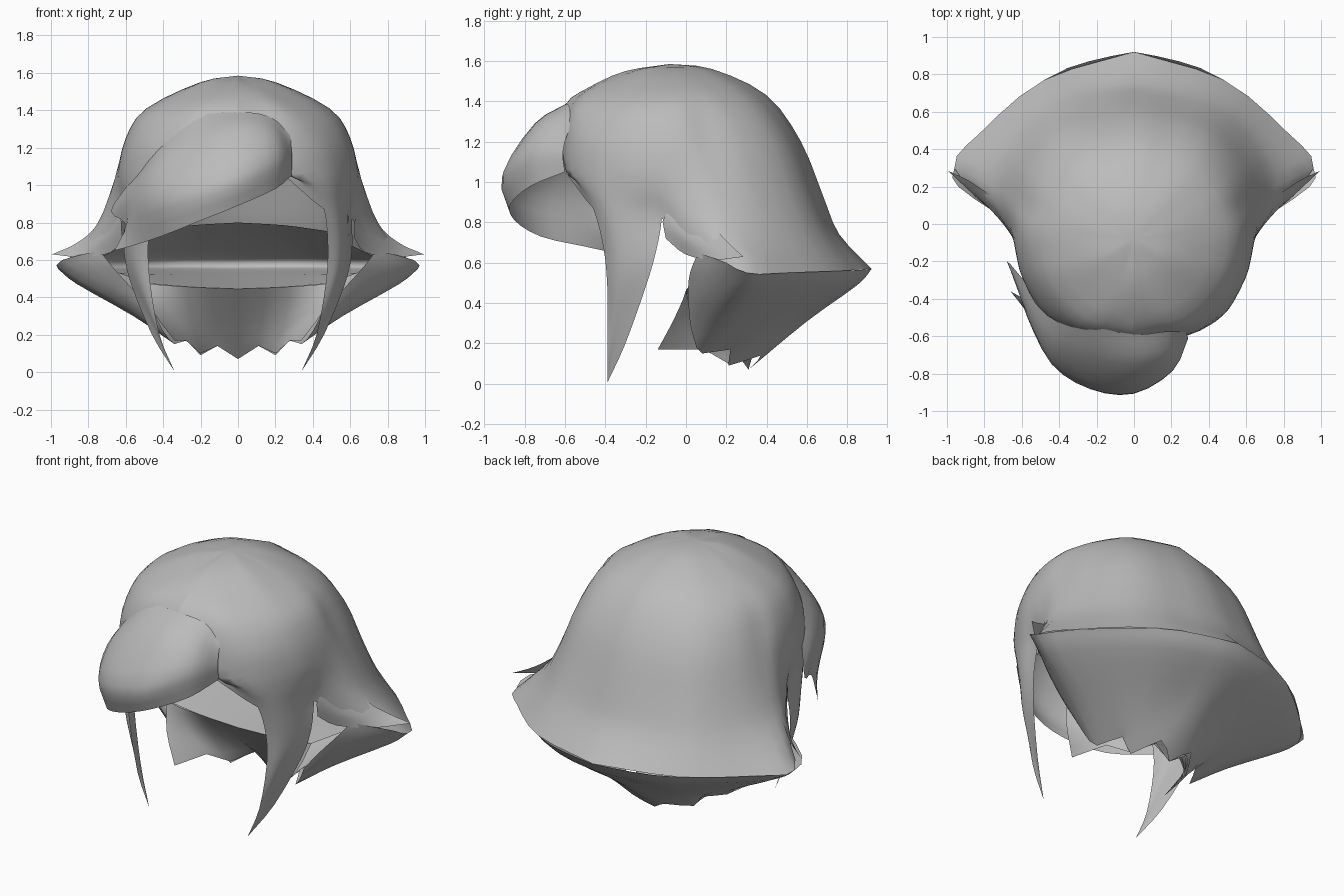
import bpy, bmesh, math
from mathutils import Vector

mat = bpy.data.materials.new("hair grey")
mat.diffuse_color = (0.5, 0.5, 0.5, 1)


def spline(pts, n):
    """Sample a Catmull-Rom curve with n steps per span."""
    p = [Vector(q) for q in pts]
    p = [2 * p[0] - p[1]] + p + [2 * p[-1] - p[-2]]
    out = []
    for i in range(1, len(p) - 2):
        a, b, c, d = p[i - 1:i + 3]
        for k in range(n):
            t = k / n
            out.append(0.5 * (2 * b + (c - a) * t + (2 * a - 5 * b + 4 * c - d) * t * t
                              + (3 * b - a - 3 * c + d) * t ** 3))
    return out + [p[-2]]


def sheet(name, strands, along=3, across=3, mirror=False, keep=lambda s, k: True):
    """Smooth open surface through a row of strands; keep() picks the spans to fill."""
    rows = [spline(s, along) for s in strands]
    cols = list(zip(*[spline(c, across) for c in zip(*rows)]))
    bm = bmesh.new()
    grid = [[bm.verts.new(v) for v in c] for c in cols]
    for j, (a, b) in enumerate(zip(grid, grid[1:])):
        for i in range(len(a) - 1):
            if keep(j // across, i // along):
                bm.faces.new((a[i], b[i], b[i + 1], a[i + 1]))
    bmesh.ops.delete(bm, geom=[v for v in bm.verts if not v.link_faces], context='VERTS')
    if mirror:
        geom = bm.verts[:] + bm.edges[:] + bm.faces[:]
        dup = bmesh.ops.duplicate(bm, geom=geom)["geom"]
        for v in dup:
            if isinstance(v, bmesh.types.BMVert):
                v.co.x *= -1
        bmesh.ops.reverse_faces(bm, faces=[f for f in dup if isinstance(f, bmesh.types.BMFace)])
    bmesh.ops.remove_doubles(bm, verts=bm.verts, dist=0.0005)
    bmesh.ops.dissolve_degenerate(bm, edges=bm.edges, dist=0.0005)
    me = bpy.data.meshes.new(name)
    bm.to_mesh(me)
    bm.free()
    ob = bpy.data.objects.new(name, me)
    bpy.context.collection.objects.link(ob)
    me.materials.append(mat)
    for f in me.polygons:
        f.use_smooth = True
    return ob


# Main cap: strands from the crown down, running from back to forehead
crown = (0, -.08, 1.585)
back = [
    [(0, .13, 1.56), (0, .40, 1.43), (0, .57, 1.20), (0, .68, .93), (0, .76, .74), (0, .92, .57)],
    [(.12, .10, 1.555), (.28, .32, 1.42), (.36, .48, 1.2), (.41, .58, .93), (.44, .66, .74), (.48, .77, .56)],
    [(.18, .03, 1.55), (.42, .18, 1.41), (.54, .28, 1.2), (.62, .36, .93), (.69, .42, .74), (.82, .49, .55)],
    [(.20, -.03, 1.55), (.47, .06, 1.41), (.59, .10, 1.2), (.68, .16, .95), (.77, .21, .76), (.96, .30, .55)],
    [(.20, -.08, 1.55), (.49, -.04, 1.41), (.60, -.02, 1.25), (.65, 0, 1.05), (.68, 0, .88), (.74, .06, .65)],
]
front = [
    [(.20, -.14, 1.55), (.49, -.15, 1.4), (.59, -.16, 1.25), (.63, -.15, 1.08), (.63, -.13, .95), (.61, -.12, .82)],
    [(.18, -.20, 1.55), (.45, -.28, 1.4), (.55, -.31, 1.24), (.59, -.30, 1.08), (.595, -.28, .96), (.585, -.27, .85)],
    [(.12, -.28, 1.54), (.35, -.42, 1.4), (.44, -.48, 1.24), (.47, -.49, 1.1), (.51, -.45, .99), (.54, -.39, .86)],
    [(.07, -.30, 1.54), (.20, -.52, 1.42), (.28, -.58, 1.26), (.29, -.595, 1.06), (.40, -.53, .99), (.46, -.46, .87)],
]
forehead = [(0, -.30, 1.55), (0, -.48, 1.47), (0, -.60, 1.38), (.08, -.61, 1.2), (.2, -.60, 1.1), (.26, -.59, 1.04)]

# Pointed locks continuing the front strands down beside the face
tip = (.34, -.39, .005)
locks = [
    [(.61, -.15, .65), (.575, -.20, .48), (.46, -.30, .2), tip],
    [(.58, -.28, .65), (.545, -.30, .48), (.43, -.35, .2), tip],
    [(.54, -.36, .66), (.515, -.36, .48), (.425, -.37, .2), tip],
    [(.48, -.41, .68), (.47, -.39, .48), (.42, -.39, .2), tip],
]


def beyond(a, b):
    """Guide points one step past strand a, away from strand b."""
    return [2 * Vector(p) - Vector(q) for p, q in zip(a, b)]


strands = [[crown] + s + [s[-1]] * 4 for s in back[:-1]]
strands.append([crown] + back[-1] + beyond(locks[0], locks[1]))
strands += [[crown] + f + l for f, l in zip(front, locks)]
strands.append([crown] + forehead + beyond(locks[3], locks[2]))
sheet("hair_cap_and_locks", strands, mirror=True, keep=lambda s, k: k < 6 or 5 <= s <= 7)

# Underside of the flared rim, tucking in to a jagged nape
sheet("under_flip", [
    [(0, .92, .57), (0, .85, .49), (0, .60, .31), (0, .31, .07)],
    [(.24, .87, .565), (.22, .80, .48), (.16, .55, .31), (.11, .37, .14)],
    [(.48, .77, .56), (.45, .70, .48), (.32, .47, .30), (.20, .21, .09)],
    [(.82, .49, .55), (.74, .43, .47), (.46, .32, .30), (.27, .22, .17)],
    [(.96, .30, .55), (.86, .27, .47), (.56, .16, .30), (.34, .08, .15)],
    [(.94, .20, .60), (.80, .15, .52), (.60, .06, .40), (.40, .04, .22)],
    [(.74, .06, .65), (.66, .02, .55), (.56, .01, .44), (.44, .02, .30)],
], across=2, mirror=True)

# Inner lining folded at the rim: sloping ceiling above, shallow floor below
sheet("inner_lining", [
    [(0, .15, .80), (0, .55, .69), (0, .84, .575), (0, .50, .515), (0, 0, .445)],
    [(.25, .14, .785), (.30, .50, .69), (.42, .74, .575), (.33, .40, .52), (.25, 0, .455)],
    [(.47, .12, .755), (.60, .28, .68), (.80, .41, .57), (.64, .20, .53), (.50, .01, .475)],
], mirror=True)

# Nape sheet sloping back from the floor edge, with forward corners
sheet("nape_sheet", [
    [(0, 0, .445), (0, .17, .26), (0, .31, .07)],
    [(.15, 0, .45), (.13, .17, .28), (.11, .33, .14)],
    [(.28, 0, .457), (.25, .11, .28), (.20, .21, .10)],
    [(.40, 0, .465), (.37, .03, .32), (.28, .09, .17)],
    [(.50, .01, .475), (.45, -.06, .32), (.34, -.14, .17)],
], across=1, mirror=True)

# Outward spikes above the rim
spike = (.995, .285, .63)
sheet("side_spikes", [
    [(.68, .12, .90), (.775, .16, .76), (.88, .23, .68), spike],
    [(.63, -.10, .84), (.70, 0, .73), (.84, .16, .65), spike],
    [(.62, -.10, .72), (.68, 0, .64), (.84, .14, .615), spike],
], mirror=True)

# Swept fringe bulging over the forehead, ragged at its left end
sheet("fringe", [
    [(.28, -.575, 1.27), (.285, -.60, 1.2), (.29, -.61, 1.13), (.285, -.60, 1.05)],
    [(.17, -.575, 1.365), (.19, -.70, 1.28), (.21, -.78, 1.14), (.20, -.77, .98)],
    [(0, -.59, 1.39), (0, -.75, 1.29), (0, -.905, 1.05), (0, -.87, .89)],
    [(-.24, -.54, 1.36), (-.23, -.72, 1.22), (-.24, -.88, .98), (-.20, -.85, .81)],
    [(-.42, -.46, 1.22), (-.44, -.64, 1.1), (-.44, -.75, .92), (-.40, -.72, .73)],
    [(-.53, -.37, 1.07), (-.57, -.45, .98), (-.57, -.50, .86), (-.55, -.50, .68)],
    [(-.59, -.30, 1.0), (-.68, -.20, .86), (-.60, -.38, .79), (-.66, -.36, .65)],
])
